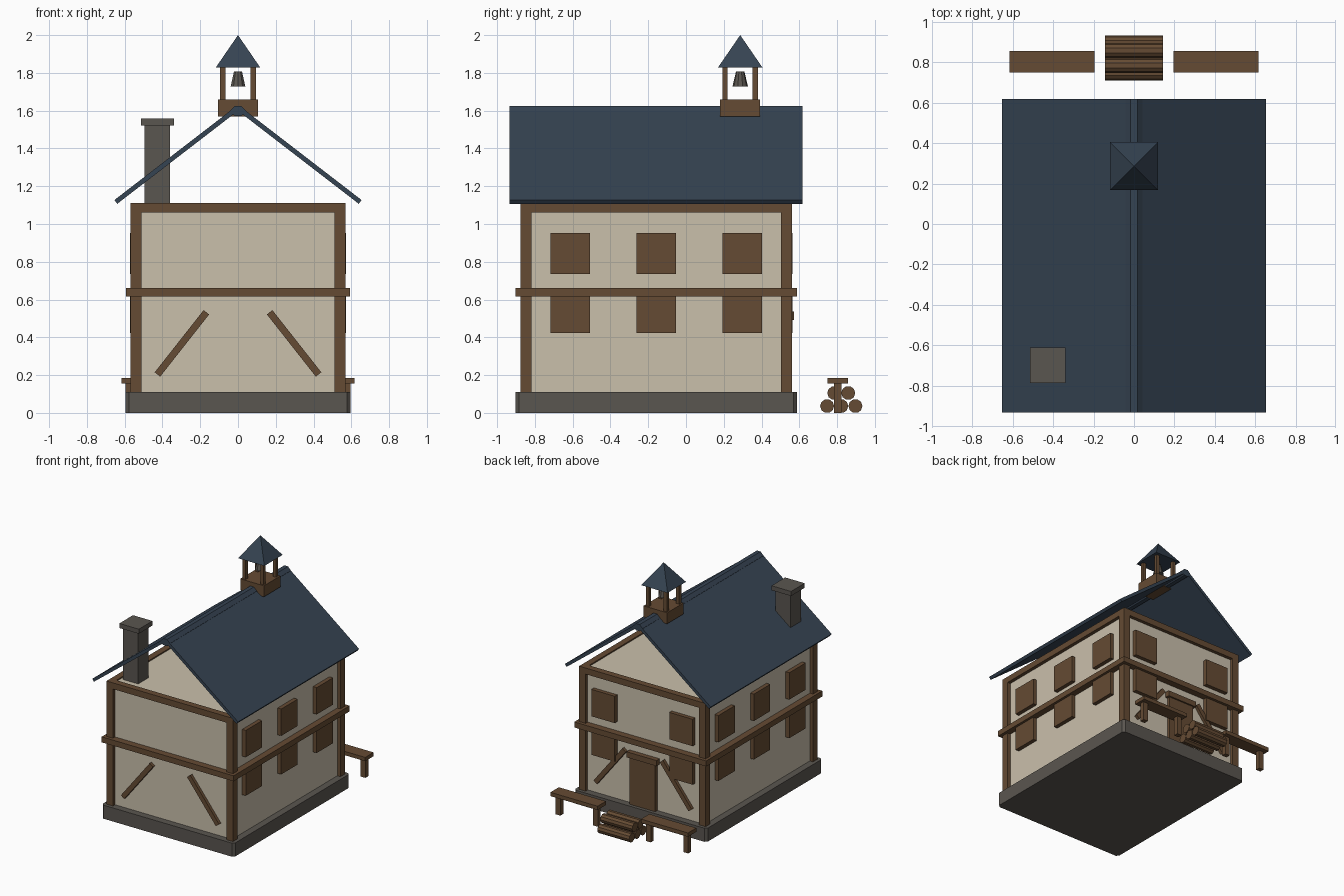
import bpy, bmesh, math
from mathutils import Matrix, Vector

if "Cube" in bpy.data.objects:
    bpy.data.objects.remove(bpy.data.objects["Cube"])


def mat(name, r, g, b):
    m = bpy.data.materials.new(name)
    m.diffuse_color = (r, g, b, 1)
    m.use_nodes = True
    m.node_tree.nodes["Principled BSDF"].inputs["Base Color"].default_value = m.diffuse_color
    return m


CREAM = mat("cream_plaster", .59, .525, .41)
BROWN = mat("brown_timber", .130, .070, .033)
NAVY = mat("navy_slate", .036, .056, .084)
STONE = mat("grey_stone", .102, .092, .080)
CY = -0.158  # centre of the house in y


def finish(name, bm, m):
    me = bpy.data.meshes.new(name)
    bm.to_mesh(me)
    bm.free()
    me.materials.append(m)
    ob = bpy.data.objects.new(name, me)
    bpy.context.collection.objects.link(ob)
    return ob


def box(name, c, s, m, rot=None, chamfer=0, axis=2):
    """Box at centre c with size s; optional chamfer of the edges along one axis."""
    bm = bmesh.new()
    bmesh.ops.create_cube(bm, size=1, matrix=Matrix.Diagonal((*s, 1)))
    if chamfer:
        edges = [e for e in bm.edges
                 if abs((e.verts[0].co - e.verts[1].co).normalized()[axis]) > .9]
        bmesh.ops.bevel(bm, geom=edges, offset=chamfer, segments=1, affect='EDGES')
    t = Matrix.Translation(c)
    bm.transform(t @ rot if rot else t)
    return finish(name, bm, m)


def cone(name, c, r1, r2, h, sides, m, rot=None):
    bm = bmesh.new()
    bmesh.ops.create_cone(bm, cap_ends=True, segments=sides, radius1=r1, radius2=r2, depth=h)
    t = Matrix.Translation(c)
    bm.transform(t @ rot if rot else t)
    return finish(name, bm, m)


# Stone base and plaster walls
box("foundation", (0, CY, .055), (1.19, 1.49, .11), STONE, chamfer=.018)
box("walls", (0, CY, .6), (1.08, 1.38, 1.0), CREAM)

# Corner posts and horizontal beams
for sx in (-1, 1):
    for sy in (-1, 1):
        box("corner_post", (sx * .539, CY + sy * .689, .61), (.058, .058, 1.0), BROWN)
for s in (-1, 1):
    box("middle_beam_end", (0, CY + s * .7175, .638), (1.185, .055, .045), BROWN)
    box("middle_beam_side", (s * .565, CY, .638), (.055, 1.485, .045), BROWN)
    box("top_beam_end", (0, CY + s * .692, 1.085), (1.136, .052, .05), BROWN)
    box("top_beam_side", (s * .542, CY, 1.085), (.052, 1.436, .05), BROWN)

# Diagonal braces on both ends
for sx in (-1, 1):
    for sy in (-1, 1):
        d = Vector((-sx * .259, 0, .329))
        rot = Matrix.Rotation(math.atan2(d.x, d.z), 4, 'Y')
        box("brace", (sx * .297, CY + sy * .697, .368), (.037, .035, d.length), BROWN, rot)

# Shuttered windows on the sides and the back
for z in (.844, .531):
    for s in (-1, 1):
        for dy in (-.455, 0, .455):
            box("side_window", (s * .5525, CY + dy, z), (.04, .21, .218), BROWN)
        box("back_window", (s * .35, CY + .7025, z), (.21, .04, .218), BROWN)

# Back door with lintel
box("door", (0, CY + .6975, .305), (.23, .04, .39), BROWN)
box("door_lintel", (0, CY + .705, .513), (.27, .05, .045), BROWN)

# Open-ended roof: two slabs and a ridge cap
ang = math.atan(.77)
for s in (-1, 1):
    length = .645 / math.cos(ang)
    rot = Matrix.Rotation(s * ang, 4, 'Y')
    box("roof_slope", (s * .3245, CY, 1.615 - .77 * .3245), (length, 1.552, .025), NAVY, rot)
box("roof_ridge", (0, CY, 1.598), (.085, 1.552, .055), NAVY, chamfer=.026, axis=1)

# Chimney
box("chimney", (-.427, -.7, 1.29), (.135, .135, .48), STONE)
box("chimney_cap", (-.427, -.7, 1.539), (.175, .175, .037), STONE)

# Bell tower
TY = .287
box("tower_base", (0, TY, 1.614), (.212, .212, .09), BROWN)
for sx in (-1, 1):
    for sy in (-1, 1):
        box("tower_post", (sx * .08, TY + sy * .08, 1.745), (.028, .028, .18), BROWN)
cone("tower_roof", (0, TY, 1.914), .118 * math.sqrt(2), 0, .172, 4, NAVY,
     Matrix.Rotation(math.pi / 4, 4, 'Z'))
cone("bell", (0, TY, 1.768), .041, .022, .08, 10, STONE)

# Benches behind the house
for s in (-1, 1):
    box("bench_seat", (s * .406, .803, .17), (.423, .107, .031), BROWN)
    for dx in (-.168, .168):
        box("bench_leg", (s * .406 + dx, .803, .078), (.042, .038, .156), BROWN)

# Log pile
for z, ys in ((.036, (.747, .822, .897)), (.105, (.785, .859))):
    for y in ys:
        cone("log", (0, y, z), .037, .037, .285, 10, BROWN, Matrix.Rotation(math.pi / 2, 4, 'Y'))
